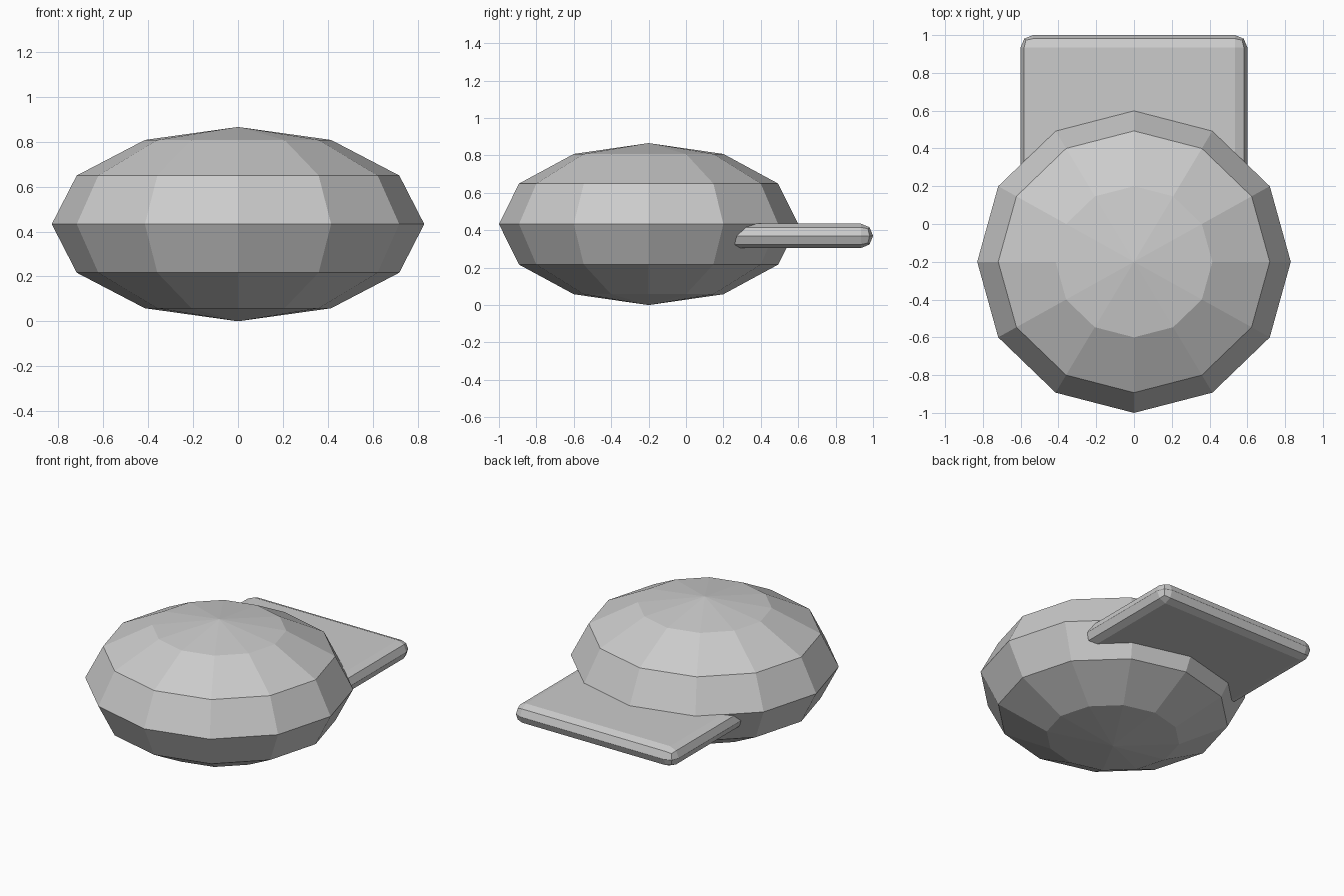
import bpy

if "Cube" in bpy.data.objects:
    bpy.data.objects.remove(bpy.data.objects["Cube"])

# Domed crown: low-poly flattened sphere
bpy.ops.mesh.primitive_uv_sphere_add(segments=12, ring_count=6, radius=1,
                                     location=(0, -0.2, 0.433))
crown = bpy.context.object
crown.name = "cap_crown"
crown.scale = (0.83, 0.8, 0.433)

# Flat brim: rounded slab pushed into the back of the crown
bpy.ops.mesh.primitive_cube_add(size=1, location=(0, 0.6, 0.37))
brim = bpy.context.object
brim.name = "cap_brim"
brim.scale = (1.2, 0.8, 0.13)
bpy.ops.object.transform_apply(location=False, rotation=False, scale=True)
bevel = brim.modifiers.new("rounded_rim", 'BEVEL')
bevel.width = 0.0645
bevel.segments = 2
bevel.limit_method = 'NONE'
